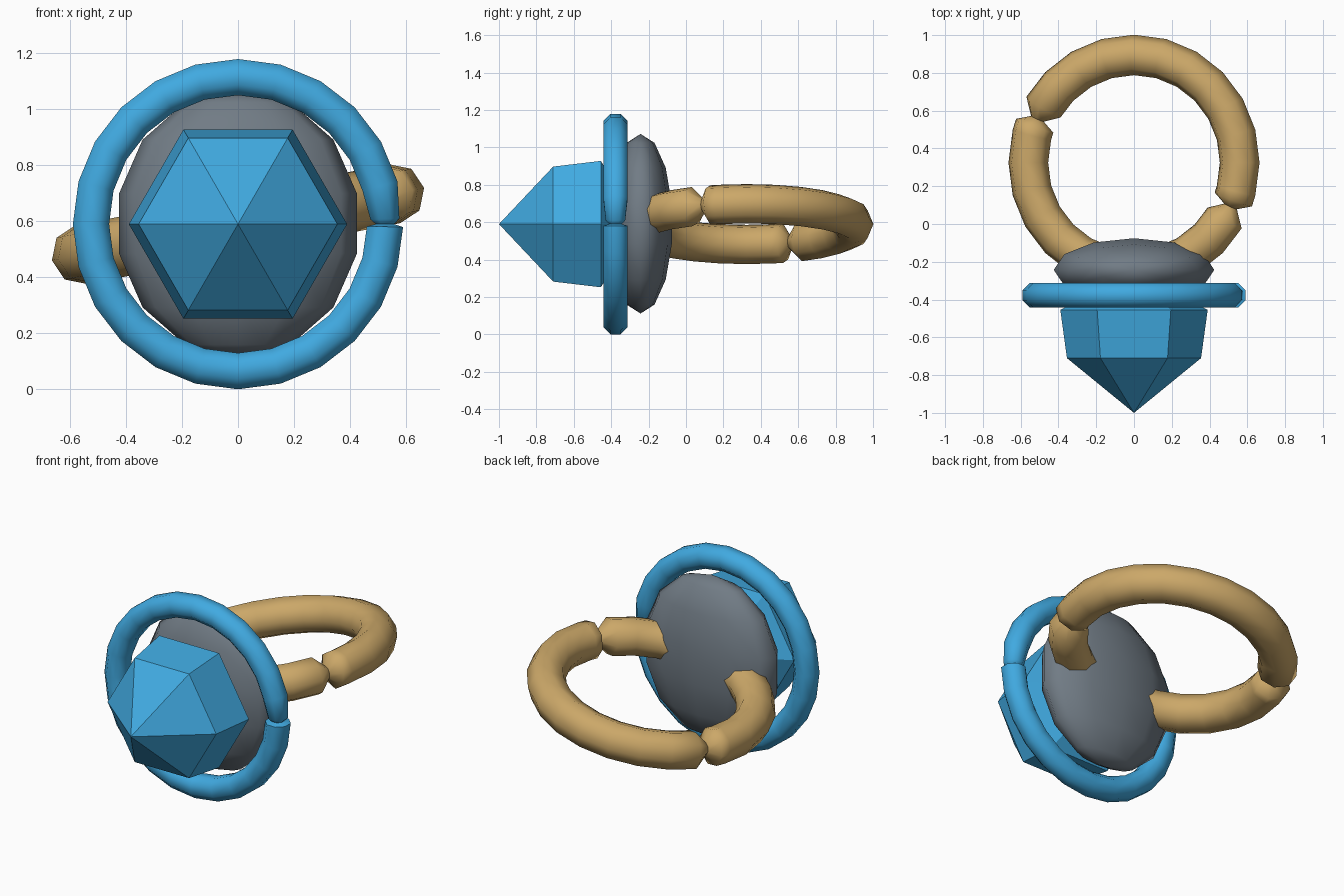
import bpy, bmesh, math
from mathutils import Matrix, Vector

if "Cube" in bpy.data.objects:
    bpy.data.objects.remove(bpy.data.objects["Cube"])


def material(name, rgb):
    m = bpy.data.materials.new(name)
    m.diffuse_color = (*rgb, 1)
    m.use_nodes = True
    m.node_tree.nodes["Principled BSDF"].inputs["Base Color"].default_value = m.diffuse_color
    return m


BLUE = material("gem blue", (0.052, 0.40, 0.75))
GOLD = material("band gold", (0.60, 0.39, 0.14))
GREY = material("setting grey", (0.165, 0.20, 0.235))


def finish(name, bm, mat, matrix, smooth=None):
    """Turn a bmesh into a named object with one colour."""
    bm.transform(matrix)
    bmesh.ops.recalc_face_normals(bm, faces=bm.faces[:])
    me = bpy.data.meshes.new(name)
    bm.to_mesh(me)
    bm.free()
    me.materials.append(mat)
    ob = bpy.data.objects.new(name, me)
    bpy.context.collection.objects.link(ob)
    if smooth:
        bpy.ops.object.select_all(action='DESELECT')
        ob.select_set(True)
        bpy.context.view_layer.objects.active = ob
        bpy.ops.object.shade_smooth_by_angle(angle=math.radians(smooth))
    return ob


def skin(bm, rings, closed):
    """Bridge consecutive vertex rings with quads."""
    n = len(rings[0])
    for i in range(len(rings) if closed else len(rings) - 1):
        a, b = rings[i], rings[(i + 1) % len(rings)]
        for j in range(n):
            k = (j + 1) % n
            bm.faces.new((a[j], a[k], b[k], b[j]))


def hoop(name, R, r, phase, sections, mat, matrix):
    """Octagonal tube bent round a circle; sections = {degrees: tube scale}."""
    bm = bmesh.new()
    rings = []
    for deg, s in sorted(sections.items()):
        a = math.radians(deg)
        ring = []
        for j in range(8):
            t = math.tau * j / 8 + phase
            d = R + r * s * math.cos(t)
            ring.append(bm.verts.new((d * math.cos(a), d * math.sin(a), r * s * math.sin(t))))
        rings.append(ring)
    skin(bm, rings, True)
    return finish(name, bm, mat, matrix, 60)


# Finger band: tilted hoop pinched at two opposite joints
band = {d: 1.0 for d in range(0, 360, 15)}
for start in (0, 180):
    del band[330 - start]
    band.update({329 - start: 1.0, 336 - start: 0.35, 340 - start: 1.0})
hoop("finger_band", 0.57, 0.107, 0, band, GOLD,
     Matrix.Translation((0, 0.325, 0.59)) @ Matrix.Rotation(math.radians(-11), 4, 'Y'))

# Upright halo around the gem, with a small seam notch on one side
halo = {d: 1.0 for d in range(0, 360, 15)}
halo.update({0: 0.5, 2: 0.8, 359: 1.0})
hoop("halo_ring", 0.525, 0.07, math.pi / 8, halo, BLUE,
     Matrix.Translation((0, -0.377, 0.59)) @ Matrix.Rotation(math.pi / 2, 4, 'X'))

# Flattened setting behind the gem
bm = bmesh.new()
bmesh.ops.create_uvsphere(bm, u_segments=12, v_segments=7, radius=1)
finish("setting", bm, GREY,
       Matrix.Translation((0, -0.243, 0.592)) @ Matrix.Diagonal((0.436, 0.172, 0.48, 1)), 100)

# Hexagonal gem: tapered girdle, pointed front and back
bm = bmesh.new()
rings = [[bm.verts.new((r * math.cos(math.tau * j / 6), y, r * math.sin(math.tau * j / 6)))
          for j in range(6)] for y, r in ((-0.71, 0.355), (-0.455, 0.39))]
skin(bm, rings, False)
for y, ring in ((-1.0, rings[0]), (-0.25, rings[1])):
    tip = bm.verts.new((0, y, 0))
    for j in range(6):
        bm.faces.new((ring[j], ring[(j + 1) % 6], tip))
finish("gem", bm, BLUE, Matrix.Translation(Vector((0, 0, 0.59))))
